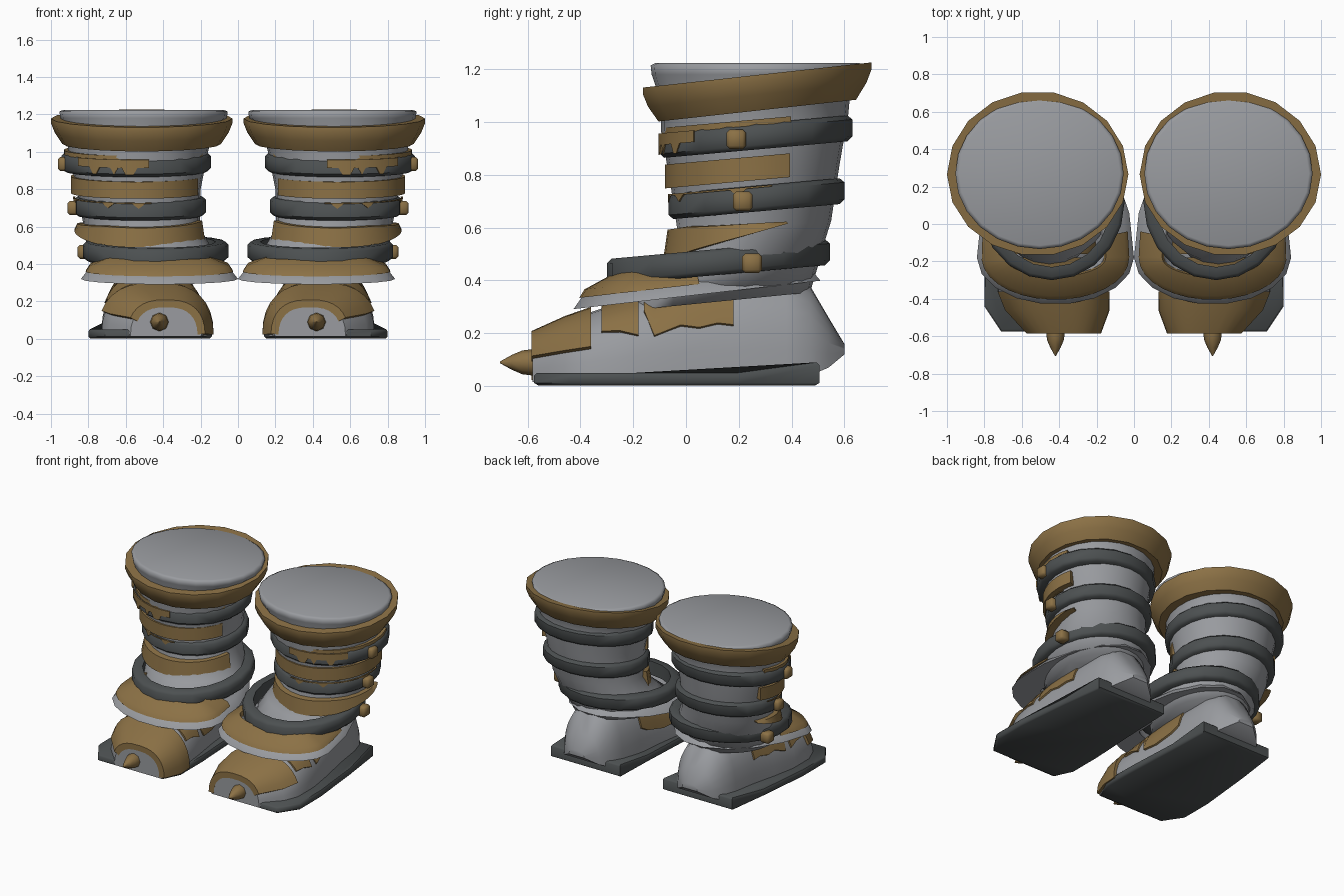
import bpy, bmesh, math
from mathutils import Matrix

cube = bpy.data.objects.get("Cube")
if cube:
    bpy.data.objects.remove(cube, do_unlink=True)


def material(name, rgb):
    m = bpy.data.materials.new(name)
    m.use_nodes = True
    m.diffuse_color = (*rgb, 1)
    m.node_tree.nodes["Principled BSDF"].inputs["Base Color"].default_value = (*rgb, 1)
    return m


GREY = material("pale grey cloth", (0.32, 0.33, 0.35))
BROWN = material("brown leather", (0.26, 0.165, 0.06))
DARK = material("dark iron", (0.073, 0.081, 0.083))


def finish(name, bm, mat, angle=48):
    """Turn a bmesh into an object mirrored into a pair."""
    bmesh.ops.recalc_face_normals(bm, faces=bm.faces)
    mesh = bpy.data.meshes.new(name)
    bm.to_mesh(mesh)
    bm.free()
    mesh.materials.append(mat)
    obj = bpy.data.objects.new(name, mesh)
    bpy.context.collection.objects.link(obj)
    mod = obj.modifiers.new("pair", 'MIRROR')
    mod.use_mirror_merge = False
    bpy.ops.object.select_all(action='DESELECT')
    obj.select_set(True)
    bpy.context.view_layer.objects.active = obj
    bpy.ops.object.shade_smooth_by_angle(angle=math.radians(angle))


def loft(name, rings, mat, wrap=False, angle=48):
    """Skin closed rings of points; cap the ends unless wrapped."""
    bm = bmesh.new()
    vs = [[bm.verts.new(p) for p in r] for r in rings]
    n = len(vs[0])
    for a, b in zip(vs, vs[1:] + vs[:1] if wrap else vs[1:]):
        for i in range(n):
            j = (i + 1) % n
            bm.faces.new((a[i], a[j], b[j], b[i]))
    if not wrap:
        bm.faces.new(vs[0])
        bm.faces.new(vs[-1])
    finish(name, bm, mat, angle)


def hoop(name, mat, centre, rx, front, back, slope, profile, arc=None, height=None, n=20):
    """Sweep a profile of (outward, up) pairs round a tilted oval."""
    cx, cy, cz = centre
    a0, a1 = arc or (0, 360)
    rings = []
    for i in range(n if arc is None else n + 1):
        t = math.radians(a0 + (a1 - a0) * i / n)
        ry = front if math.sin(t) < 0 else back
        h = height(i, i / n) if height else 1
        ring = []
        for d, dz in profile:
            x, y = (rx + d) * math.cos(t), (ry + d) * math.sin(t)
            ring.append((cx + x, cy + y, cz + slope * y + dz * h))
        rings.append(ring)
    loft(name, rings, mat, wrap=arc is None)


def slab(bottom, top, depth=0.05):
    return [(0, bottom), (0, top), (-depth, top), (-depth, bottom)]


# Leg shaft: x centre, y centre, x radius, y radius, height, slope
levels = [
    (.45, .12, .28, .35, .32, .1), (.45, .15, .34, .35, .42, .1),
    (.48, .21, .33, .31, .50, .1), (.515, .26, .31, .29, .60, .09),
    (.53, .26, .33, .32, .80, .09), (.535, .26, .375, .355, 1.0, .09),
    (.52, .265, .385, .36, 1.11, .09), (.505, .27, .445, .4, 1.18, 0),
    (.505, .27, .45, .404, 1.215, 0), (.505, .27, .43, .385, 1.224, 0),
]
shaft = []
for cx, cy, rx, ry, z, s in levels:
    angles = [math.tau * i / 24 for i in range(24)]
    shaft.append([(cx + rx * math.cos(a), cy + ry * math.sin(a), z + s * ry * math.sin(a))
                  for a in angles])
loft("leg_shaft", shaft, GREY, angle=80)

# Flared cuff
hoop("top_cuff", BROWN, (.515, .265, 1.178), .485, .435, .445, .11,
     [(0, 0), (0, -.025), (-.02, -.075), (-.06, -.135), (-.13, -.135), (-.06, 0)], n=18)

# Iron hoops and the stud on the outside of each
for label, c, rx, f, b, depth, stud in [
    ("upper", (.545, .265, .945), .40, .365, .365, .08, (.925, .19, .935)),
    ("middle", (.525, .267, .71), .355, .333, .333, .08, (.875, .215, .70)),
    ("lower", (.44, .12, .47), .39, .42, .425, .07, (.82, .25, .465)),
]:
    iron = [(0, -.032), (0, .032), (-.018, .049), (-depth, .049), (-depth, -.049), (-.018, -.049)]
    hoop(label + "_iron_hoop", DARK, c, rx, f, b, .09, iron)
    bm = bmesh.new()
    bmesh.ops.create_cube(bm, size=.075, matrix=Matrix.Translation(stud))
    bmesh.ops.bevel(bm, geom=bm.edges[:], offset=.013, segments=1, affect='EDGES')
    finish(label + "_stud", bm, BROWN, 60)

# Leather wraps, open at the back of the leg
open_arc = (-157, 22)
hoop("upper_wrap", BROWN, (.545, .265, .975), .385, .355, .355, .09, slab(-.06, .035), open_arc)
hoop("middle_wrap", BROWN, (.54, .265, .82), .355, .345, .345, .09, slab(-.04, .05), open_arc)
hoop("lower_wrap", BROWN, (.52, .26, .60), .355, .345, .3, .16,
     [(0, -.055), (-.015, .045), (-.09, .045), (-.09, -.055)], (-165, 25),
     lambda i, u: min(1, .08 + (1 - u) * 2.2))

# Ragged leather drips over two hoops
hoop("upper_ragged_edge", BROWN, (.545, .265, .99), .404, .369, .369, .09,
     slab(-.085, 0, .008), (-100, -40), lambda i, u: .95 if i in (4, 5, 6, 9, 14, 15) else .52)
hoop("middle_ragged_edge", BROWN, (.525, .267, .757), .358, .336, .336, .09,
     slab(-.08, 0, .008), (-100, 10), lambda i, u: .4 if i in (2, 7, 16) else .08)

# Ankle flap with leather facing
hoop("ankle_flap", GREY, (.42, -.18, .32), .42, .25, .70, .115,
     [(0, 0), (-.035, .045), (-.16, .085), (-.2, 0)], n=18)
hoop("ankle_flap_leather", BROWN, (.42, -.18, .32), .42, .25, .70, .115,
     [(-.025, .04), (-.045, .07), (-.15, .115), (-.17, .05)], (-192, 20), n=18)

# Foot: y, x centre, half width, bottom, top
foot = [
    (-.582, .385, .19, .015, .19), (-.46, .42, .27, .015, .245), (-.36, .44, .29, .02, .28),
    (-.2, .45, .28, .03, .335), (0, .455, .255, .03, .39), (.2, .45, .23, .03, .42),
    (.38, .45, .215, .03, .42), (.47, .45, .19, .04, .38), (.54, .45, .14, .07, .26),
    (.6, .45, .06, .12, .16),
]


def foot_at(y):
    for a, b in zip(foot, foot[1:]):
        if y <= b[0]:
            u = (y - a[0]) / (b[0] - a[0])
            return [p + (q - p) * u for p, q in zip(a, b)]


def arch(y, a0, a1, grow, n=14):
    """Points over the foot at depth y, from angle a0 to a1."""
    _, cx, hw, lo, hi = foot_at(y)
    pts = []
    for i in range(n + 1):
        t = math.radians(a0 + (a1 - a0) * i / n)
        c, s = math.cos(t), max(math.sin(t), 0)
        pts.append((cx + math.copysign(abs(c) ** .75, c) * (hw + grow), y,
                    lo + (hi - lo + grow) * s ** .85))
    return pts


loft("foot", [arch(f[0], 0, 180, 0) for f in foot], GREY, angle=35)


def foot_shell(name, stations, grow):
    """Leather laid over the foot; stations are y, start angle, end angle."""
    loft(name, [arch(y, a, b, grow) + arch(y, a, b, -.02)[::-1] for y, a, b in stations], BROWN)


foot_shell("toe_cap", [(-.585, 27, 178), (-.46, 25, 179), (-.36, 24, 179)], .02)
foot_shell("front_strap", [(-.32, 38, 146), (-.25, 34, 150), (-.18, 27, 158)], .01)
foot_shell("side_patch", [(-.16, 50, 140), (-.12, 25, 162), (-.02, 30, 164),
                          (.05, 27, 162), (.12, 29, 160), (.18, 27, 155)], .01)

# Toe spike
spike = []
for y, r in [(-.5, .045), (-.58, .05), (-.62, .045), (-.66, .028), (-.705, .003)]:
    spike.append([(.42 + r * math.cos(math.tau * i / 8), y, .09 + r * math.sin(math.tau * i / 8))
                  for i in range(8)])
loft("toe_spike", spike, BROWN)

# Sole with a raised heel rim
outline = [(.2, -.575), (.71, -.575), (.8, -.44), (.8, -.2), (.76, .2), (.72, .505),
           (.17, .505), (.16, .2), (.14, -.2), (.14, -.45)]
sole = []
for scale, z in [(.97, .002), (1, .012), (1, .04), (.98, .05)]:
    ring = []
    for x, y in outline:
        lift = .04 * min(max((y - .2) / .2, 0), 1) if z > .02 else 0
        ring.append((.47 + (x - .47) * scale, -.04 + (y + .04) * scale, z + lift))
    sole.append(ring)
loft("sole", sole, DARK)
